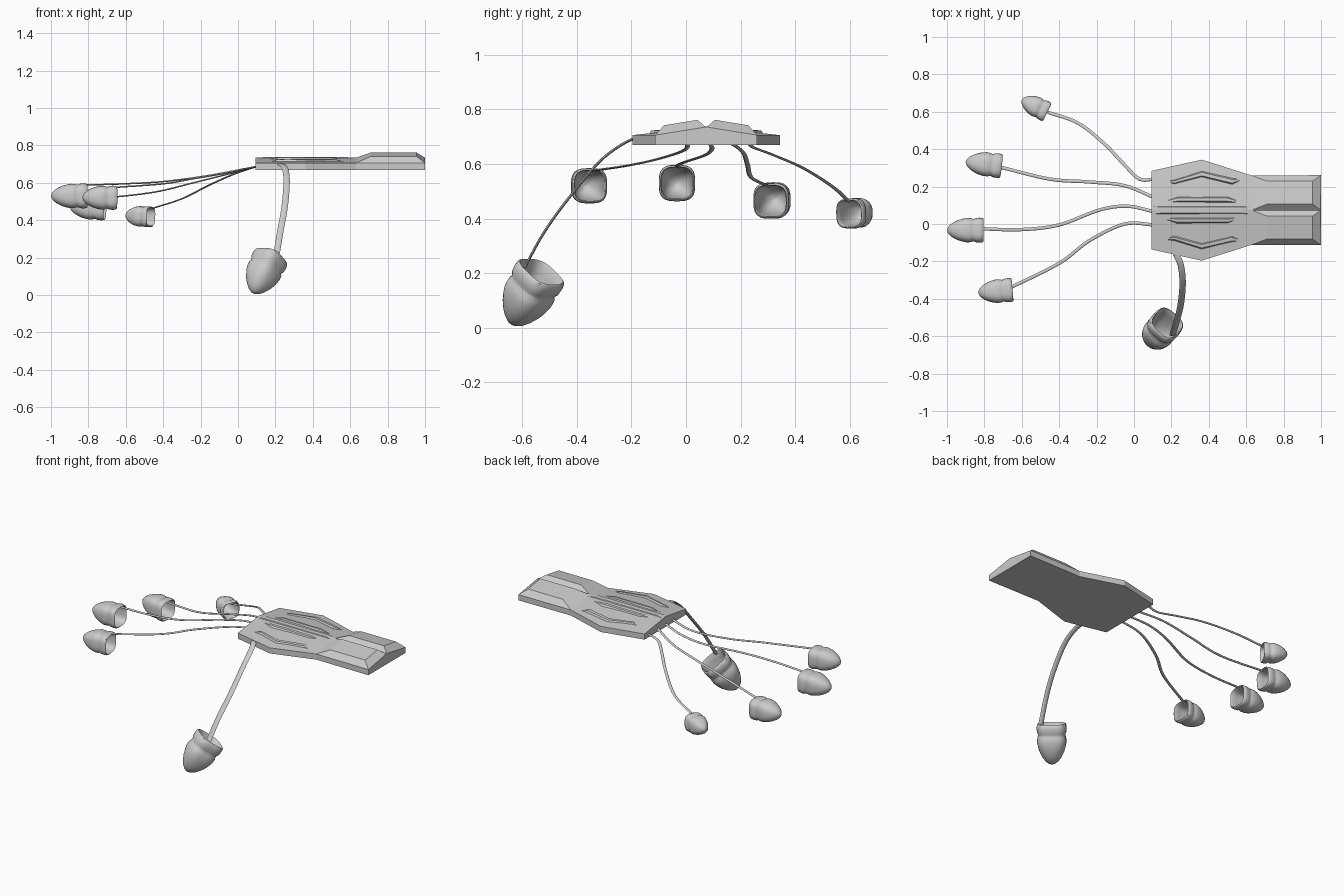
import bpy, bmesh, math
from mathutils import Vector

if "Cube" in bpy.data.objects:
    bpy.data.objects.remove(bpy.data.objects["Cube"])

YC = 0.074  # centre line of the hand plate


def make(name, verts, faces, smooth=False):
    me = bpy.data.meshes.new(name)
    me.from_pydata([tuple(v) for v in verts], [], faces)
    bm = bmesh.new()
    bm.from_mesh(me)
    bmesh.ops.recalc_face_normals(bm, faces=bm.faces)
    bm.to_mesh(me)
    bm.free()
    ob = bpy.data.objects.new(name, me)
    bpy.context.collection.objects.link(ob)
    if smooth:
        bpy.ops.object.select_all(action='DESELECT')
        ob.select_set(True)
        bpy.context.view_layer.objects.active = ob
        bpy.ops.object.shade_smooth_by_angle(angle=math.radians(45))
    return ob


def loft(name, rings, cap=True, smooth=False):
    n = len(rings[0])
    verts = [p for r in rings for p in r]
    faces = [(i * n + j, i * n + (j + 1) % n, (i + 1) * n + (j + 1) % n, (i + 1) * n + j)
             for i in range(len(rings) - 1) for j in range(n)]
    if cap:
        faces += [tuple(range(n)), tuple(range(len(verts) - n, len(verts)))]
    return make(name, verts, faces, smooth)


# Hand plate: gabled section lofted along x
STATIONS = [(0.094, 0.21), (0.362, 0.27), (0.63, 0.185), (1.0, 0.187)]
loft("hand_plate", [[(x, YC - w, 0.67), (x, YC - w, 0.706), (x, YC, 0.736),
                     (x, YC + w, 0.706), (x, YC + w, 0.67)] for x, w in STATIONS])


def surface_z(x, y):
    for (x0, w0), (x1, w1) in zip(STATIONS, STATIONS[1:]):
        if x <= x1:
            w = w0 + (w1 - w0) * (x - x0) / (x1 - x0)
            return 0.736 - 0.03 * abs(y) / w
    return 0.706


# Raised wrist pads, one each side of the centre groove
for s, side in ((1, "left"), (-1, "right")):
    base = [(0.63, 0, 0.734), (1, 0, 0.734), (1, s * 0.187, 0.706), (0.63, s * 0.185, 0.706)]
    top = [(0.71, s * 0.032, 0.762), (0.955, s * 0.032, 0.762),
           (0.955, s * 0.155, 0.742), (0.71, s * 0.155, 0.742)]
    loft("wrist_pad_" + side, [[(x, y + YC, z) for x, y, z in r] for r in (base, top)])


# Raised bars on the plate: a strip given by (x, y_low, y_high) stations
def bar(name, strip, s, height, inset):
    rings = []
    for i, (x, a, b) in enumerate(strip):
        end = i in (0, len(strip) - 1)
        h = 0 if end else height
        k = 0 if end else min(inset, (b - a) * 0.3)
        pts = [(a, -0.003), (a + k, h), (b - k, h), (b, -0.003)]
        rings.append([(x, YC + s * y, surface_z(x, y) + dz) for y, dz in pts])
    loft(name, rings)


for s, side in ((1, "left"), (-1, "right")):
    bar("knuckle_chevron_" + side, [(0.18, 0.15, 0.158), (0.215, 0.137, 0.164), (0.362, 0.176, 0.21),
                                    (0.525, 0.137, 0.172), (0.565, 0.158, 0.166)], s, 0.009, 0.008)
    bar("centre_bar_" + side, [(0.17, 0.04, 0.048), (0.23, 0.04, 0.072),
                               (0.5, 0.04, 0.072), (0.56, 0.04, 0.048)], s, 0.008, 0.008)
bar("centre_strip", [(0.1, -0.022, 0.022), (0.14, -0.022, 0.022),
                     (0.58, -0.022, 0.022), (0.63, -0.022, 0.022)], 1, 0.004, 0.006)


# Flexible strips: flat section swept along a smoothed path
def strip(name, path, width, thick, side_dir=None):
    p = [Vector(q) for q in path]
    p = [2 * p[0] - p[1]] + p + [2 * p[-1] - p[-2]]
    pts = []
    for i in range(1, len(p) - 2):
        a, b, c, d = p[i - 1:i + 3]
        for k in range(6):
            t = k / 6
            pts.append(0.5 * (2 * b + (c - a) * t + (2 * a - 5 * b + 4 * c - d) * t * t
                              + (3 * b - a - 3 * c + d) * t ** 3))
    pts.append(p[-2])
    rings = []
    for i, c in enumerate(pts):
        tan = (pts[min(i + 1, len(pts) - 1)] - pts[max(i - 1, 0)]).normalized()
        u = Vector(side_dir) if side_dir else tan.cross(Vector((0, 0, 1)))
        u = (u - tan * u.dot(tan)).normalized()
        v = tan.cross(u)
        rings.append([c + u * math.cos(g) * width / 2 + v * math.sin(g) * thick / 2
                      for g in (math.tau * k / 8 for k in range(8))])
    loft(name, rings, smooth=True)


# Fingertip cups: rounded-square hollow thimbles, profile is (length, radius)
PROFILE = [(0.88, 0.0), (0.84, 0.3), (0.7, 0.62), (0.45, 0.8), (0.2, 0.84), (0.03, 0.86), (0, 0.91),
           (0.02, 0.98), (0.1, 1.01), (0.2, 0.99), (0.25, 0.92), (0.29, 0.91), (0.34, 0.97), (0.45, 0.99),
           (0.58, 0.92), (0.7, 0.81), (0.82, 0.64), (0.91, 0.45), (0.97, 0.25), (1, 0.0)]


def cup(name, mouth, tip, radius, n=32):
    m = Vector(mouth)
    d = Vector(tip) - m
    q = d.to_track_quat('Z', 'Y')
    rings = []
    for t, r in PROFILE:
        e = 3.2 - 1.2 * max(0, t - 0.3) / 0.7  # square at mouth, round at tip
        ring = []
        for k in range(n):
            g = math.tau * k / n
            c, s = math.cos(g), math.sin(g)
            f = (abs(c) ** e + abs(s) ** e) ** (-1 / e) * max(r, 0.002) * radius
            ring.append(m + q @ Vector((c * f, s * f, t * d.length)))
        rings.append(ring)
    loft(name, rings, smooth=True)


FINGERS = {
    "little": ([(0.11, 0.24, 0.69), (0.03, 0.24, 0.665), (-0.05, 0.315, 0.635), (-0.16, 0.43, 0.585),
                (-0.3, 0.54, 0.515), (-0.46, 0.597, 0.463)], (-0.465, 0.598, 0.418), (-0.6, 0.665, 0.425), 0.055),
    "ring": ([(0.11, 0.14, 0.69), (-0.05, 0.205, 0.648), (-0.24, 0.225, 0.60), (-0.45, 0.24, 0.55),
              (-0.72, 0.305, 0.518)], (-0.71, 0.31, 0.464), (-0.9, 0.332, 0.475), 0.065),
    "middle": ([(0.11, 0.065, 0.69), (-0.035, 0.095, 0.662), (-0.185, 0.075, 0.635), (-0.4, -0.005, 0.607),
                (-0.61, -0.03, 0.595), (-0.83, -0.025, 0.588)], (-0.805, -0.033, 0.53), (-1.0, -0.033, 0.53), 0.066),
    "index": ([(0.11, -0.005, 0.69), (-0.05, 0.0, 0.655), (-0.24, -0.09, 0.622), (-0.4, -0.21, 0.595),
               (-0.67, -0.345, 0.575)], (-0.65, -0.352, 0.52), (-0.833, -0.368, 0.522), 0.064),
}
for finger, (path, mouth, tip, r) in FINGERS.items():
    strip(finger + "_strip", path, 0.018, 0.008)
    cup(finger + "_cup", mouth, tip, r)

# Thumb strip and cup
strip("thumb_strip", [(0.225, -0.16, 0.70), (0.25, -0.22, 0.68), (0.26, -0.316, 0.61), (0.25, -0.43, 0.475),
                      (0.228, -0.52, 0.35), (0.205, -0.595, 0.215)], 0.034, 0.01, (1, 0, 0))
cup("thumb_cup", (0.178, -0.53, 0.205), (0.083, -0.638, 0.012), 0.086)
